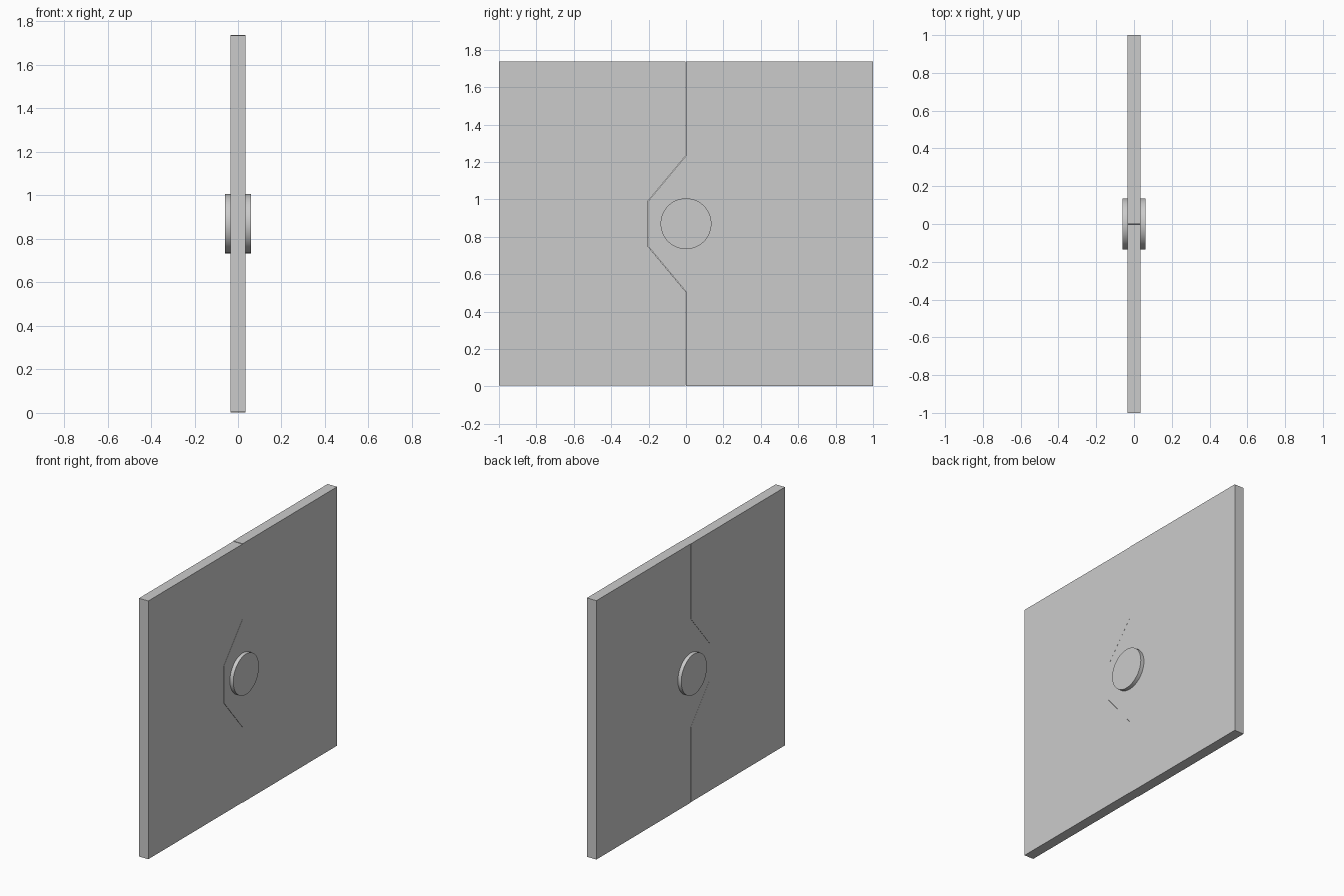
import bpy
import bmesh
import math

if "Cube" in bpy.data.objects:
    bpy.data.objects.remove(bpy.data.objects["Cube"])

grey = bpy.data.materials.new("door_grey")
grey.diffuse_color = (0.6, 0.6, 0.6, 1)
grey.use_nodes = True
grey.node_tree.nodes["Principled BSDF"].inputs["Base Color"].default_value = grey.diffuse_color

MID = 0.87      # height of the centre line
HALF = 0.868    # half height of the doorway
GAP = 0.002     # hairline between the panels


def panel(name, outline, thickness):
    """Extrude a (y, z) outline evenly about x = 0."""
    bm = bmesh.new()
    face = bm.faces.new([bm.verts.new((-thickness / 2, y, z)) for y, z in outline])
    ext = bmesh.ops.extrude_face_region(bm, geom=[face])
    moved = [v for v in ext["geom"] if isinstance(v, bmesh.types.BMVert)]
    bmesh.ops.translate(bm, verts=moved, vec=(thickness, 0, 0))
    bmesh.ops.recalc_face_normals(bm, faces=bm.faces)
    mesh = bpy.data.meshes.new(name)
    bm.to_mesh(mesh)
    bm.free()
    obj = bpy.data.objects.new(name, mesh)
    bpy.context.collection.objects.link(obj)
    mesh.materials.append(grey)
    return obj


def seam(offset, end):
    """Meeting edge of the doors, from bottom to top, with a wedge tongue."""
    tongue = [(0, -end), (0, -0.363), (-0.2, -0.123), (-0.2, 0.123), (0, 0.363), (0, end)]
    return [(y + offset, MID + z) for y, z in tongue]


# Two sliding doors, one with the tongue and one with the matching notch
panel("tongue_door", seam(0, HALF) + [(1, MID + HALF), (1, MID - HALF)], 0.07)
panel("notch_door", seam(-GAP, HALF - 0.002) + [(-1, MID + HALF - 0.002), (-1, MID - HALF + 0.002)], 0.069)

# Round lock passing through the doors
bpy.ops.mesh.primitive_cylinder_add(vertices=48, radius=0.136, depth=0.12,
                                    location=(0, 0, MID), rotation=(0, math.pi / 2, 0))
lock = bpy.context.object
lock.name = "round_lock"
lock.data.materials.append(grey)
bpy.ops.object.shade_smooth_by_angle(angle=math.radians(30))
